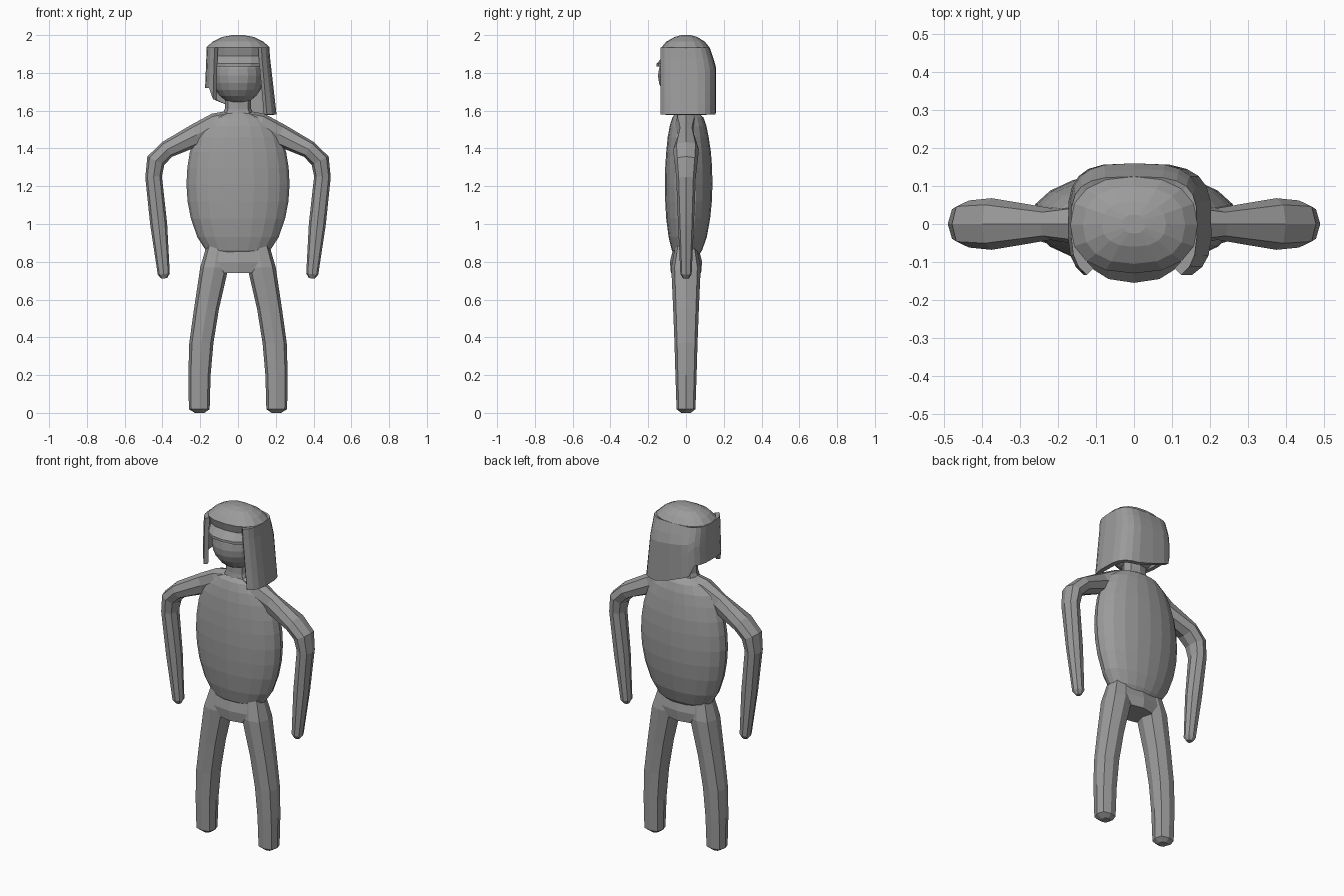
import bpy
import math
from mathutils import Vector

if "Cube" in bpy.data.objects:
    bpy.data.objects.remove(bpy.data.objects["Cube"])

grey = bpy.data.materials.new("plain_grey")
grey.diffuse_color = (0.33, 0.33, 0.33, 1)
grey.use_nodes = True
grey.node_tree.nodes["Principled BSDF"].inputs["Base Color"].default_value = grey.diffuse_color


def make(name, verts, faces):
    mesh = bpy.data.meshes.new(name)
    mesh.from_pydata(verts, [], faces)
    mesh.materials.append(grey)
    obj = bpy.data.objects.new(name, mesh)
    bpy.context.collection.objects.link(obj)
    # consistent outward normals
    import bmesh
    bm = bmesh.new()
    bm.from_mesh(mesh)
    bmesh.ops.recalc_face_normals(bm, faces=bm.faces)
    bm.to_mesh(mesh)
    bm.free()
    return obj


def spow(v, p):
    return math.copysign(abs(v) ** p, v)


def loft(name, rings, sides, power=1.0):
    """Closed loft; each ring is (centre, half-axis u, half-axis v)."""
    verts, faces = [], []
    for c, u, v in rings:
        for i in range(sides):
            a = 2 * math.pi * i / sides
            verts.append(Vector(c) + Vector(u) * spow(math.cos(a), power)
                         + Vector(v) * spow(math.sin(a), power))
    for r in range(len(rings) - 1):
        for i in range(sides):
            j = (i + 1) % sides
            faces.append((r * sides + i, r * sides + j,
                          (r + 1) * sides + j, (r + 1) * sides + i))
    faces.append(tuple(range(sides)))
    faces.append(tuple(range((len(rings) - 1) * sides, len(rings) * sides)))
    return make(name, verts, faces)


def upright(name, rows, sides, power=1.0):
    """Loft of level rings given as (x, z, half width, y front, y back)."""
    return loft(name, [((x, (f + b) / 2, z), (w, 0, 0), (0, (b - f) / 2, 0))
                       for x, z, w, f, b in rows], sides, power)


# Torso: a long egg, deeper at the back
upright("torso", [
    (0, 0.81, 0.09, -0.04, 0.05), (0, 0.86, 0.17, -0.075, 0.085),
    (0, 0.93, 0.215, -0.092, 0.11), (0, 1.03, 0.25, -0.105, 0.128),
    (0, 1.12, 0.267, -0.11, 0.137), (0, 1.21, 0.273, -0.112, 0.14),
    (0, 1.30, 0.268, -0.11, 0.138), (0, 1.38, 0.255, -0.105, 0.132),
    (0, 1.46, 0.23, -0.097, 0.12), (0, 1.52, 0.20, -0.086, 0.108),
    (0, 1.565, 0.15, -0.072, 0.092), (0, 1.59, 0.08, -0.05, 0.06)], 20)

# Hips and neck
upright("hips", [(0, 0.74, 0.09, -0.08, 0.08), (0, 0.80, 0.135, -0.085, 0.085),
                 (0, 0.90, 0.15, -0.06, 0.06)], 8, 0.6)
upright("neck", [(0, 1.56, 0.09, -0.06, 0.06), (0, 1.61, 0.07, -0.052, 0.052),
                 (0, 1.68, 0.07, -0.05, 0.05)], 8, 0.8)

# Arms and legs, repeated on both sides
arm_path = [(0, 1.548, 0.06, 0.06), (0.12, 1.527, 0.06, 0.06),
            (0.22, 1.472, 0.06, 0.042), (0.375, 1.395, 0.047, 0.068),
            (0.435, 1.335, 0.05, 0.062), (0.447, 1.25, 0.044, 0.052),
            (0.42, 1.0, 0.045, 0.042), (0.393, 0.735, 0.032, 0.03),
            (0.39, 0.712, 0.015, 0.015)]
leg_path = [(0.105, 0.89, 0.06, 0.055), (0.125, 0.77, 0.075, 0.078),
            (0.167, 0.55, 0.066, 0.068), (0.194, 0.37, 0.064, 0.061),
            (0.204, 0.20, 0.059, 0.056), (0.205, 0.02, 0.055, 0.05),
            (0.203, 0.0, 0.025, 0.025)]
for side, s in (("left", -1), ("right", 1)):
    rings = []
    for i, (x, z, w, d) in enumerate(arm_path):
        a = arm_path[max(i - 1, 0)]
        b = arm_path[min(i + 1, len(arm_path) - 1)]
        t = Vector((b[0] - a[0], 0, b[1] - a[1])).normalized()
        rings.append(((s * x, 0, z), (-s * t.z * w, 0, t.x * w), (0, d, 0)))
    loft(side + "_arm", rings, 8, 0.85)
    upright(side + "_leg", [(s * x, z, w, -d, d) for x, z, w, d in leg_path], 8, 0.75)

# Head
rows = []
for i in range(1, 12):
    a = math.pi * i / 12
    k = math.sin(a)
    rows.append((0, 1.785 - 0.15 * math.cos(a), 0.137 * k, -0.148 * k, 0.14 * k))
upright("head", rows, 16)

# Hair cap: a dome with a pinched band above the fringe
upright("hair_cap", [
    (0, 1.835, 0.15, -0.155, 0.15), (0, 1.85, 0.152, -0.155, 0.15),
    (0, 1.89, 0.157, -0.118, 0.125), (0, 1.935, 0.168, -0.13, 0.125),
    (0, 1.965, 0.135, -0.105, 0.10), (0, 1.99, 0.085, -0.06, 0.06),
    (0, 2.0, 0.03, -0.025, 0.025)], 16, 0.85)

# Hanging hair: an open sheet around the sides and back, longer on one side
STEPS, LEVELS = 18, 6
verts, faces = [], []
for i in range(STEPS + 1):
    a = math.radians(-52 + 284 * i / STEPS)
    cx, cy = spow(math.cos(a), 0.6), spow(math.sin(a), 0.6)
    if cx > 0.4:
        bottom = 1.58
    elif cx > -0.75:
        bottom = 1.58 + 0.08 * (0.4 - cx) / 1.15
    else:
        bottom = 1.72
    for j in range(LEVELS + 1):
        z = 1.935 + (bottom - 1.935) * j / LEVELS
        drop = 1.935 - z
        rx = 0.166 + (0.115 * max(drop - 0.02, 0) if cx > 0 else 0.04 * drop)
        ry = 0.155 if cy < 0 else 0.125 + min(drop * 0.35, 0.035)
        verts.append((rx * cx, ry * cy, z))
for i in range(STEPS):
    for j in range(LEVELS):
        p = i * (LEVELS + 1) + j
        faces.append((p, p + 1, p + LEVELS + 2, p + LEVELS + 1))
hair = make("hanging_hair", verts, faces)
# Sheet thickness grows inward whichever way the open sheet was oriented
mid = hair.data.polygons[len(faces) // 2]
solid = hair.modifiers.new("thickness", 'SOLIDIFY')
solid.thickness = 0.025
solid.offset = -1 if mid.normal.dot(Vector((mid.center.x, mid.center.y, 0))) > 0 else 1
